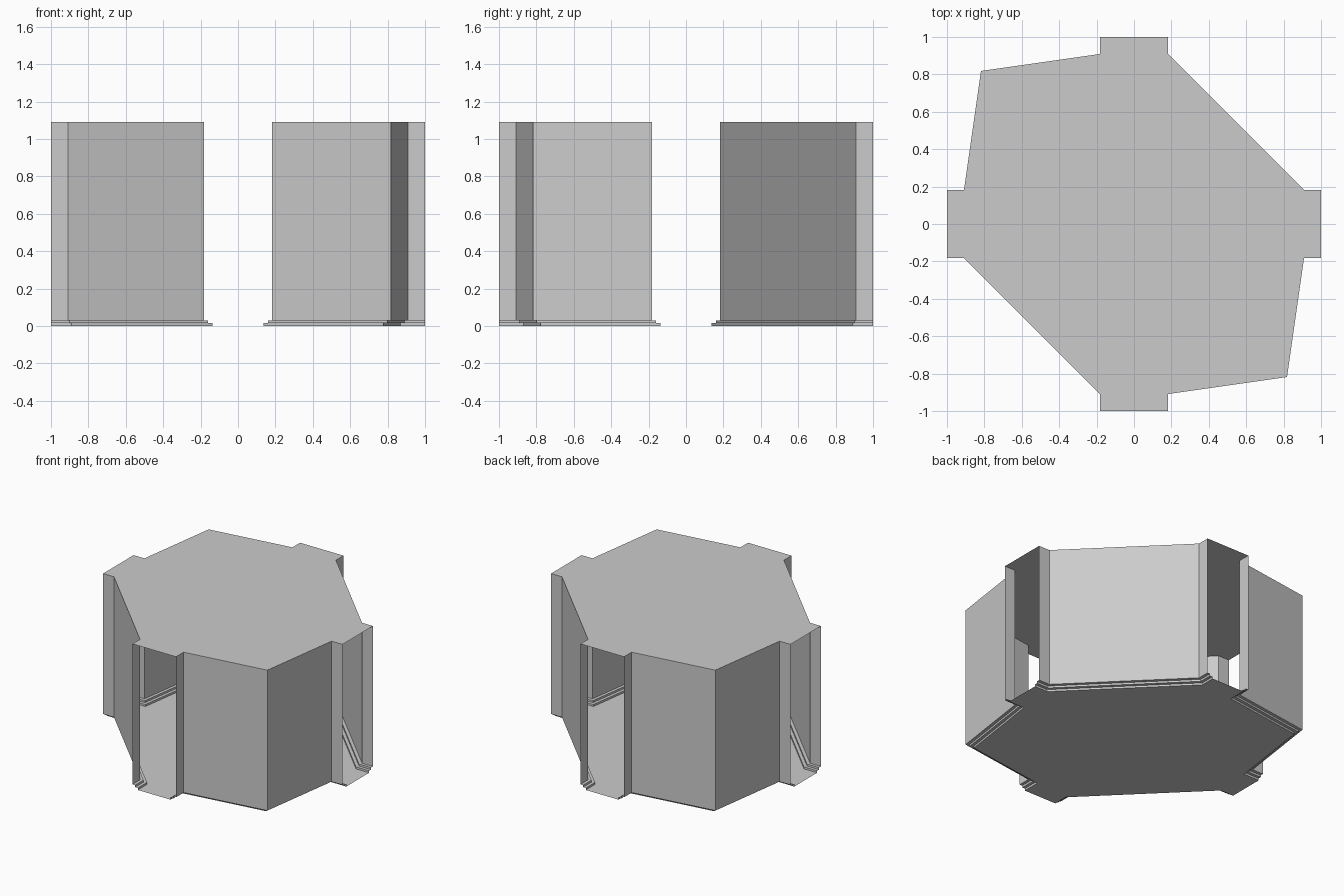
import bpy
from mathutils import Vector

if "Cube" in bpy.data.objects:
    bpy.data.objects.remove(bpy.data.objects["Cube"])

U = 1 / 11            # plan unit: the room is 22 units wide
HEIGHT = 12 * U
# baseboard profile going down the wall: (inset, z)
STEPS = [(0, 0.0303), (0.25 * U, 0.0303), (0.25 * U, 0.0152),
         (0.5 * U, 0.0152), (0.5 * U, 0)]


def add_mesh(name, verts, faces):
    mesh = bpy.data.meshes.new(name)
    mesh.from_pydata(verts, [], faces)
    mesh.update()
    obj = bpy.data.objects.new(name, mesh)
    bpy.context.collection.objects.link(obj)
    return obj


def inset(path, d):
    """Offset an open counter-clockwise path to its left (into the room)."""
    normals = []
    for a, b in zip(path, path[1:]):
        t = (b - a).normalized()
        normals.append(Vector((-t.y, t.x)))
    result = []
    for i, p in enumerate(path):
        n0 = normals[max(i - 1, 0)]
        n1 = normals[min(i, len(normals) - 1)]
        result.append(p + (n0 + n1) * d / (1 + n0.dot(n1)))
    return result


def add_strip(name, path, profile):
    """Sweep a list of (inset, z) levels along a wall path, facing inward."""
    n = len(path)
    verts = [(p.x, p.y, z) for d, z in profile for p in inset(path, d)]
    faces = [(r * n + i, (r + 1) * n + i, (r + 1) * n + i + 1, r * n + i + 1)[::-1]
             for r in range(len(profile) - 1) for i in range(n - 1)]
    return add_mesh(name, verts, faces)


# Wall runs between the doorways, counter-clockwise from the right doorway
diagonal = [Vector(p) * U for p in ((11, 2), (10, 2), (2, 10), (2, 11))]
corner = [Vector(p) * U for p in ((-2, 11), (-2, 10), (-9, 9), (-10, 2), (-11, 2))]
runs = {
    "back_right": diagonal,
    "back_left": corner,
    "front_left": [-p for p in diagonal],
    "front_right": [-p for p in corner],
}

# Walls with door jambs, and stepped baseboards
for side, path in runs.items():
    add_strip(side + "_wall", path, [(0, HEIGHT), STEPS[0]])
    add_strip(side + "_baseboard", path, STEPS)

# Floor fits inside the baseboards; ceiling covers the full plan
floor = [(p.x, p.y, 0) for path in runs.values() for p in inset(path, STEPS[-1][0])]
add_mesh("floor", floor, [range(len(floor))])
ceiling = [(p.x, p.y, HEIGHT) for path in runs.values() for p in path]
add_mesh("ceiling", ceiling, [range(len(ceiling))[::-1]])
